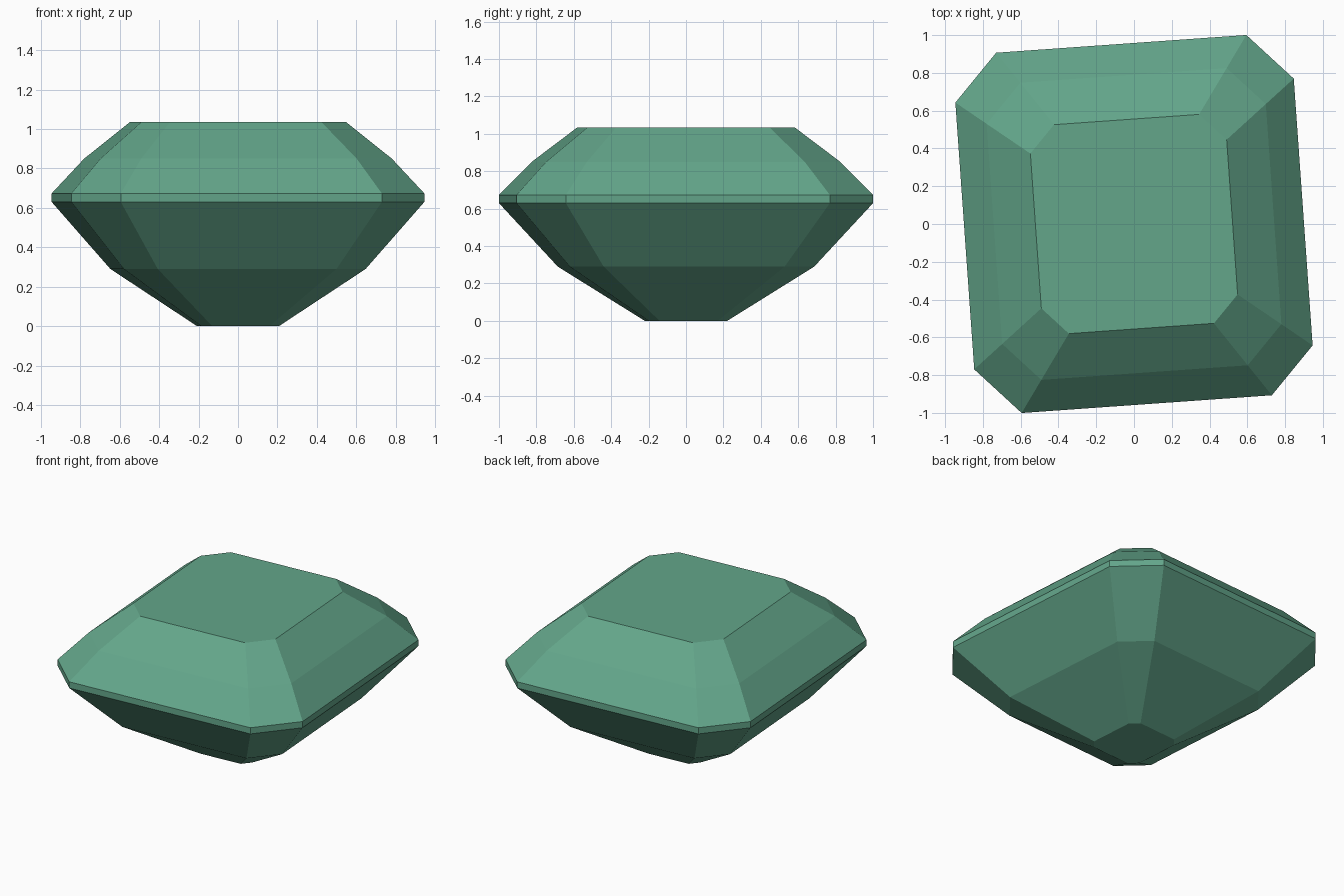
import bpy, bmesh, math
from mathutils import Matrix

if "Cube" in bpy.data.objects:
    bpy.data.objects.remove(bpy.data.objects["Cube"])

# Gem colour
green = bpy.data.materials.new("emerald green")
green.diffuse_color = (0.125, 0.38, 0.255, 1)
green.use_nodes = True
green.node_tree.nodes["Principled BSDF"].inputs["Base Color"].default_value = green.diffuse_color

# Girdle outline: rectangle with clipped corners
W, D, CX, CY = 0.898, 0.956, 0.664, 0.708
quarter = [(W, CY), (CX, D)]
outline = (quarter + [(-x, y) for x, y in reversed(quarter)]
           + [(-x, -y) for x, y in quarter]
           + [(x, -y) for x, y in reversed(quarter)])

# Levels from culet to table: (height, outline scale)
levels = [(0.0, 0.22), (0.29, 0.685), (0.63, 1.0),
          (0.673, 1.0), (0.85, 0.825), (1.035, 0.58)]

# Step-cut gem: stacked rings joined by flat facets
bm = bmesh.new()
rings = [[bm.verts.new((x * s, y * s, z)) for x, y in outline] for z, s in levels]
n = len(outline)
for low, high in zip(rings, rings[1:]):
    for i in range(n):
        j = (i + 1) % n
        bm.faces.new((low[i], low[j], high[j], high[i]))
bm.faces.new(rings[0][::-1])   # culet
bm.faces.new(rings[-1])        # table
bmesh.ops.rotate(bm, verts=bm.verts, matrix=Matrix.Rotation(math.radians(4.05), 3, 'Z'))
bmesh.ops.recalc_face_normals(bm, faces=bm.faces)

mesh = bpy.data.meshes.new("step_cut_gem")
bm.to_mesh(mesh)
bm.free()
mesh.materials.append(green)
gem = bpy.data.objects.new("step_cut_gem", mesh)
bpy.context.collection.objects.link(gem)
